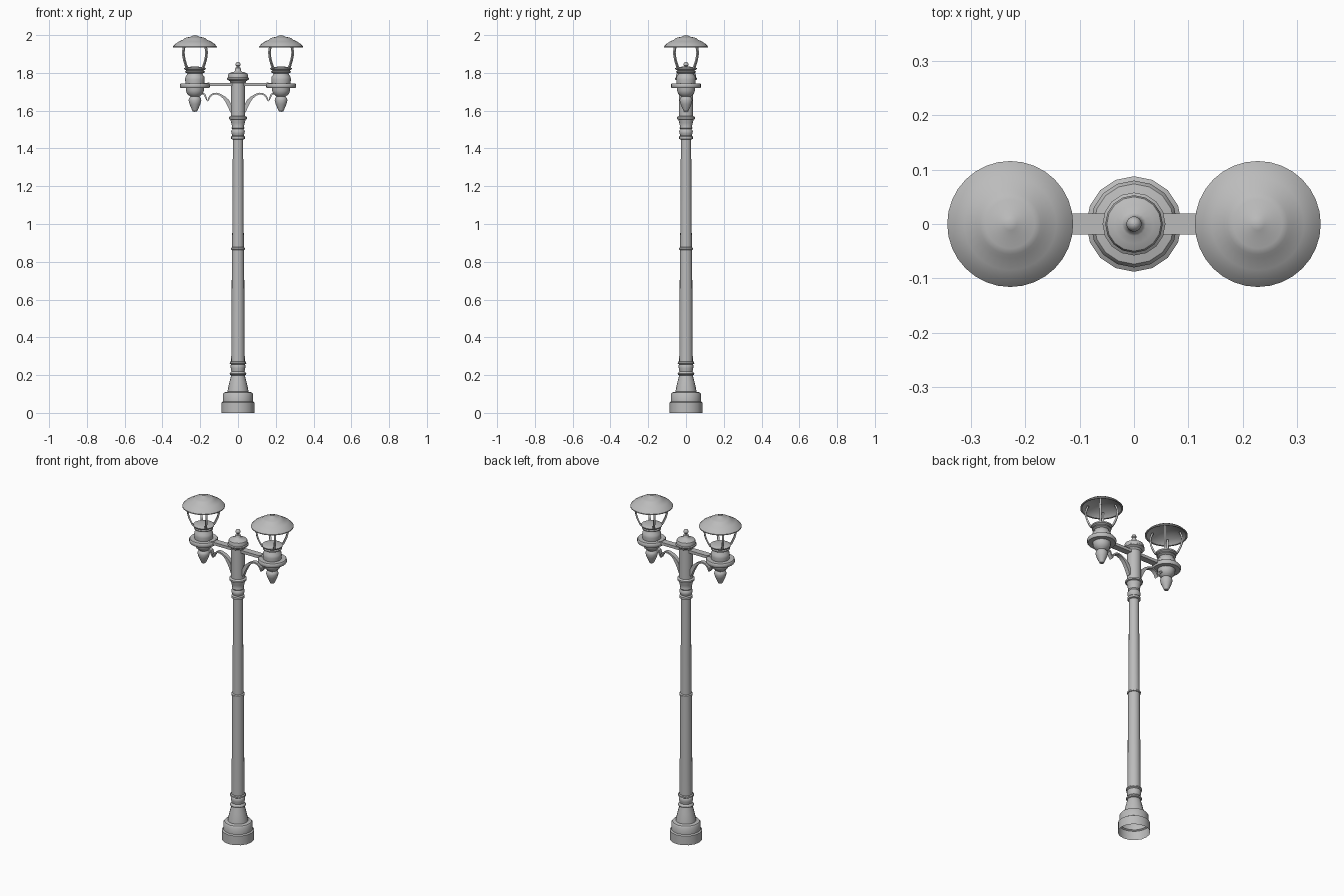
import bpy, bmesh, math

grey = bpy.data.materials.new("painted grey metal")
grey.diffuse_color = (0.5, 0.5, 0.5, 1)
LX = 0.228  # lamp distance from the post


def finish(name, bm, angle=40):
    bmesh.ops.remove_doubles(bm, verts=bm.verts, dist=1e-5)
    bmesh.ops.recalc_face_normals(bm, faces=bm.faces)
    me = bpy.data.meshes.new(name)
    bm.to_mesh(me)
    bm.free()
    ob = bpy.data.objects.new(name, me)
    bpy.context.collection.objects.link(ob)
    me.materials.append(grey)
    bpy.ops.object.select_all(action='DESELECT')
    ob.select_set(True)
    bpy.context.view_layer.objects.active = ob
    bpy.ops.object.shade_smooth_by_angle(angle=math.radians(angle))
    return ob


def lathe(name, profile, n=24, cx=0, angle=40):
    """Spin a (radius, height) profile around a vertical axis."""
    bm = bmesh.new()
    vs = [bm.verts.new((r, 0, z)) for r, z in profile]
    es = [bm.edges.new(p) for p in zip(vs, vs[1:])]
    bmesh.ops.spin(bm, geom=vs + es, cent=(0, 0, 0), axis=(0, 0, 1),
                   angle=math.tau, steps=n, use_duplicate=False)
    bmesh.ops.translate(bm, verts=bm.verts, vec=(cx, 0, 0))
    return finish(name, bm, angle)


def ribbon(name, pts, width, cx=0, turn=0, sx=1):
    """Flat strip in the XZ plane; pts are (x, z, thickness)."""
    bm = bmesh.new()
    rings = []
    for i, (x, z, t) in enumerate(pts):
        a, b = pts[max(i - 1, 0)], pts[min(i + 1, len(pts) - 1)]
        dx, dz = b[0] - a[0], b[1] - a[1]
        l = math.hypot(dx, dz)
        nx, nz = -dz / l * t / 2, dx / l * t / 2
        rings.append([bm.verts.new((x + s * nx, y * width / 2, z + s * nz))
                      for s, y in ((1, 1), (1, -1), (-1, -1), (-1, 1))])
    for p, q in zip(rings, rings[1:]):
        for k in range(4):
            bm.faces.new((p[k], p[(k + 1) % 4], q[(k + 1) % 4], q[k]))
    bm.faces.new(rings[0])
    bm.faces.new(rings[-1])
    c, s = math.cos(turn), math.sin(turn)
    for v in bm.verts:
        x, y, z = v.co
        v.co = (sx * (x * c - y * s) + cx, x * s + y * c, z)
    return finish(name, bm)


# Hollow base, stepped and tapering into the shaft
lathe("base", [(.088, 0), (.088, .055), (.080, .06), (.080, .10), (.074, .108),
               (.056, .112), (.053, .13), (.045, .165), (.036, .20)], 16)
lathe("base_collar", [(.034, .198), (.042, .202), (.044, .208), (.040, .214), (.035, .22),
                      (.038, .235), (.040, .25), (.036, .257), (.044, .262),
                      (.043, .27), (.034, .274)], 16)

# Two-stage shaft
lathe("lower_shaft", [(.036, .26), (.032, .87)], 16)
lathe("shaft_ring", [(.030, .862), (.037, .865), (.037, .873), (.030, .878)], 16)
lathe("upper_shaft", [(.031, .87), (.027, 1.46)], 16)

# Head of the post: rings, vase and arm column
lathe("neck", [(.028, 1.447), (.036, 1.45), (.036, 1.462), (.030, 1.468), (.035, 1.48),
               (.036, 1.492), (.030, 1.502), (.034, 1.508), (.031, 1.515), (.036, 1.535),
               (.040, 1.553), (.048, 1.556), (.048, 1.566), (.038, 1.572)], 16)
lathe("arm_column", [(.038, 1.565), (.038, 1.76)], 16)
lathe("post_cap", [(.036, 1.745), (.042, 1.75), (.044, 1.757), (.053, 1.762), (.058, 1.765),
                   (.058, 1.772), (.053, 1.776), (.053, 1.788), (.050, 1.796), (.036, 1.803),
                   (.022, 1.806), (.016, 1.812), (.014, 1.826), (.008, 1.83), (.009, 1.836),
                   (.014, 1.840), (.014, 1.846), (.009, 1.855), (0, 1.859)], 16)

for side, sx in (("left", -1), ("right", 1)):
    cx = sx * LX
    # Arm and curved support bracket
    ribbon(side + "_arm", [(.03, 1.738, .017), (.2, 1.738, .017)], .038, sx=sx)
    ribbon(side + "_arm_ferrule", [(.152, 1.738, .023), (.162, 1.738, .023)], .042, sx=sx)
    ribbon(side + "_bracket",
           [(.036, 1.59, .008), (.044, 1.625, .02), (.056, 1.65, .022), (.072, 1.668, .015),
            (.092, 1.683, .010), (.115, 1.691, .009), (.135, 1.687, .009), (.150, 1.674, .009),
            (.161, 1.650, .007), (.167, 1.662, .008), (.176, 1.685, .009),
            (.190, 1.692, .009)], .024, sx=sx)
    # Lamp holder with drop finial
    lathe(side + "_lamp_holder",
          [(0, 1.594), (.012, 1.597), (.019, 1.612), (.029, 1.635), (.034, 1.655),
           (.031, 1.666), (.024, 1.674), (.031, 1.68), (.042, 1.69), (.047, 1.705),
           (.049, 1.722), (.050, 1.745), (.052, 1.765), (.050, 1.78), (.042, 1.79),
           (.040, 1.797), (.052, 1.803), (.052, 1.808), (.045, 1.812), (.056, 1.818),
           (.058, 1.825), (.050, 1.829), (.030, 1.832), (0, 1.834)], cx=cx)
    lathe(side + "_holder_ring", [(.049, 1.72), (.075, 1.72), (.079, 1.725), (.079, 1.74),
                                  (.075, 1.745), (.049, 1.745), (.049, 1.72)], cx=cx)
    # Four curved cage bars set on the diagonals
    for k in range(4):
        ribbon(f"{side}_cage_bar_{k + 1}",
               [(.056, 1.822, .009), (.066, 1.838, .009), (.078, 1.865, .009),
                (.085, 1.89, .009), (.087, 1.91, .009), (.083, 1.93, .009),
                (.074, 1.953, .009)], .011, cx, math.pi / 4 + k * math.pi / 2)
    # Thin hollow roof
    lathe(side + "_roof",
          [(0, 2.0), (.012, 1.997), (.025, 1.991), (.045, 1.987), (.056, 1.983),
           (.063, 1.976), (.085, 1.966), (.103, 1.954), (.116, 1.940), (.116, 1.935),
           (.108, 1.936), (.098, 1.947), (.080, 1.958), (.055, 1.969), (0, 1.982)],
          32, cx)
